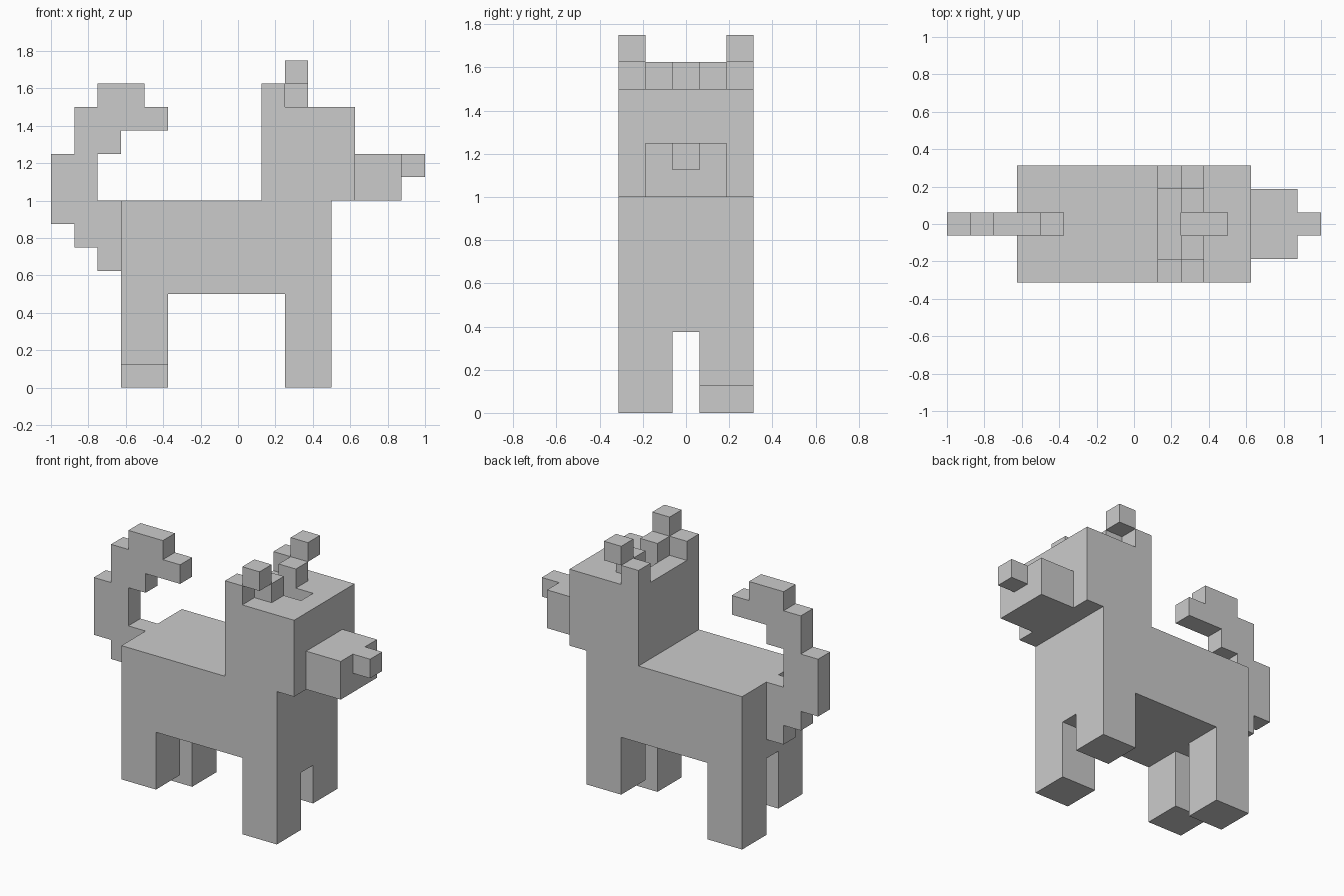
import bpy, bmesh

if "Cube" in bpy.data.objects:
    bpy.data.objects.remove(bpy.data.objects["Cube"])

U = 0.125  # edge of one block


def profile(name, pts, y0, y1):
    """Extrude an (x, z) outline from y0 to y1; all values in blocks."""
    bm = bmesh.new()
    face = bm.faces.new([bm.verts.new((x * U, y0 * U, z * U)) for x, z in pts])
    res = bmesh.ops.extrude_face_region(bm, geom=[face])
    verts = [g for g in res["geom"] if isinstance(g, bmesh.types.BMVert)]
    bmesh.ops.translate(bm, verts=verts, vec=(0, (y1 - y0) * U, 0))
    bmesh.ops.recalc_face_normals(bm, faces=bm.faces)
    mesh = bpy.data.meshes.new(name)
    bm.to_mesh(mesh)
    bm.free()
    obj = bpy.data.objects.new(name, mesh)
    bpy.context.collection.objects.link(obj)
    return obj


def box(name, x0, x1, y0, y1, z0, z1):
    return profile(name, [(x0, z0), (x1, z0), (x1, z1), (x0, z1)], y0, y1)


# Torso and head share one side outline
body = profile("body_and_head", [(-5, 4), (4, 4), (4, 8), (5, 8), (5, 12),
                                 (1, 12), (1, 8), (-5, 8)], -2.5, 2.5)

# Groove along the forehead
cutter = box("forehead_groove_cutter", 2, 4, -0.5, 0.5, 11, 13)
cutter.hide_render = True
mod = body.modifiers.new("groove", 'BOOLEAN')
mod.operation = 'DIFFERENCE'
mod.solver = 'EXACT'
mod.object = cutter
bpy.context.view_layer.objects.active = body
bpy.ops.object.modifier_apply(modifier=mod.name)
bpy.data.objects.remove(cutter)

# Legs: one diagonal pair is lifted by a block, as if walking
for side, s in (("right", -1), ("left", 1)):
    y0, y1 = sorted((0.5 * s, 2.5 * s))
    box("front_leg_" + side, 2, 4, y0, y1, 1 if s > 0 else 0, 4)
    box("back_leg_" + side, -5, -3, y0, y1, 1 if s < 0 else 0, 4)
    # Ears: outer base, inner base and forward-folded tip
    outer = sorted((1.5 * s, 2.5 * s))
    inner = sorted((0.5 * s, 1.5 * s))
    box("ear_base_" + side, 1, 2, *outer, 12, 13)
    box("ear_inner_" + side, 2, 3, *inner, 12, 13)
    box("ear_tip_" + side, 2, 3, *outer, 13, 14)

# Chest between the front legs
box("chest", 2, 4, -0.5, 0.5, 3, 4)

# Muzzle
box("snout", 5, 7, -1.5, 1.5, 8, 10)
box("nose", 7, 8, -0.5, 0.5, 9, 10)

# Curled tail
profile("tail", [(-5, 5), (-6, 5), (-6, 6), (-7, 6), (-7, 7), (-8, 7), (-8, 10),
                 (-7, 10), (-7, 12), (-6, 12), (-6, 13), (-4, 13), (-4, 12),
                 (-3, 12), (-3, 11), (-5, 11), (-5, 10), (-6, 10), (-6, 8),
                 (-5, 8)], -0.5, 0.5)
